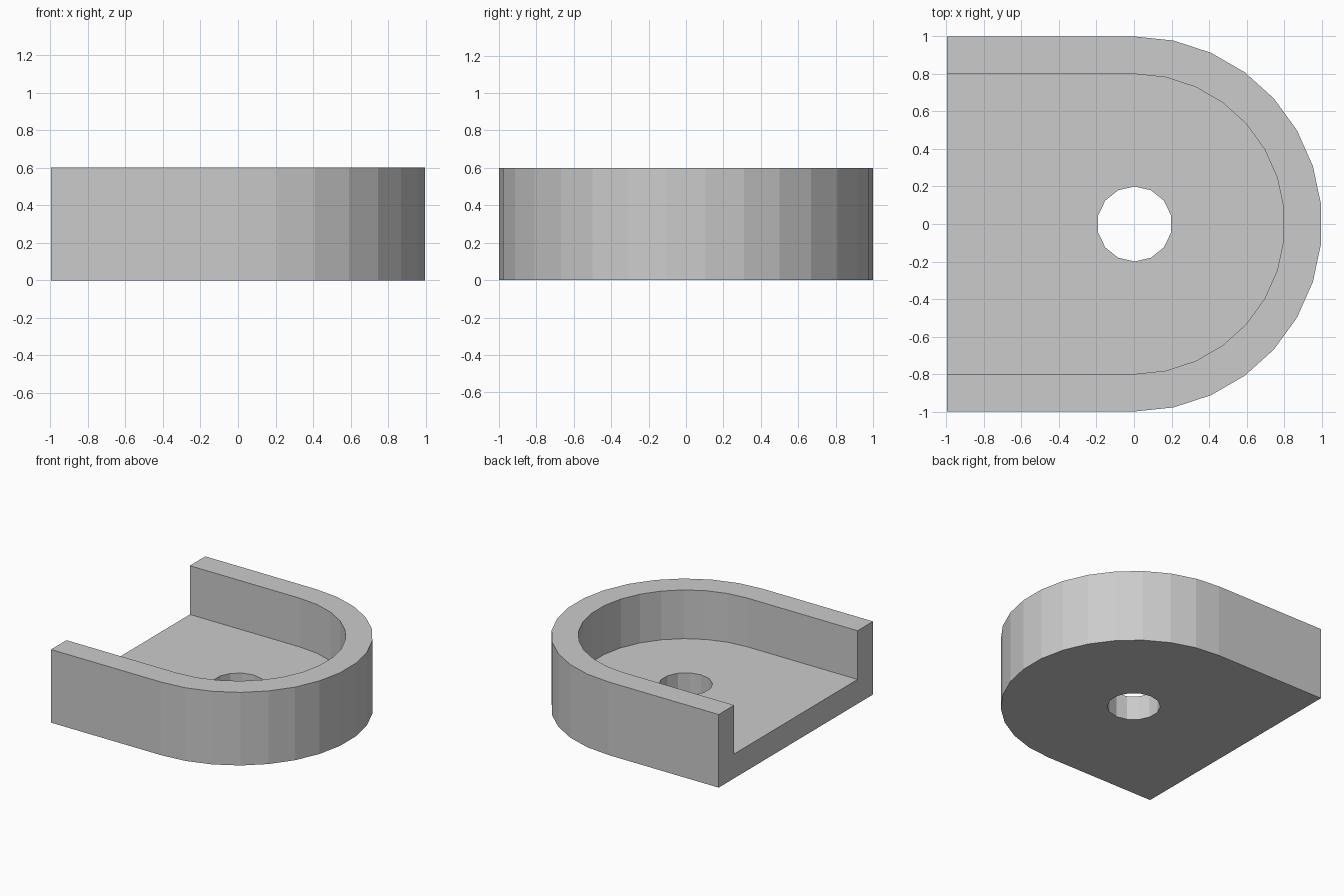
import bpy, bmesh
from math import cos, sin, radians

default = bpy.data.objects.get("Cube")
if default:
    bpy.data.objects.remove(default, do_unlink=True)

SHIFT = 0.003       # centres the faceted arc on x = 0
HEIGHT, FLOOR = 0.6, 0.2

grey = bpy.data.materials.new("plain grey")
grey.use_nodes = True
grey.diffuse_color = (0.6, 0.6, 0.6, 1)
grey.node_tree.nodes["Principled BSDF"].inputs["Base Color"].default_value = (0.6, 0.6, 0.6, 1)


def arc(radius, sides, start, end):
    step = (end - start) / sides
    angles = [radians(start + step * i) for i in range(sides + 1)]
    return [(SHIFT + radius * cos(a), radius * sin(a)) for a in angles]


def d_shape(radius, left):
    """Half circle on the +x side with straight flanks running to the open end."""
    return [(left, -radius)] + arc(radius, 15, -90, 90) + [(left, radius)]


def prism(name, outline, bottom, top):
    bm = bmesh.new()
    face = bm.faces.new([bm.verts.new((x, y, bottom)) for x, y in outline])
    result = bmesh.ops.extrude_face_region(bm, geom=[face])
    moved = [v for v in result["geom"] if isinstance(v, bmesh.types.BMVert)]
    bmesh.ops.translate(bm, vec=(0, 0, top - bottom), verts=moved)
    bmesh.ops.recalc_face_normals(bm, faces=bm.faces)
    mesh = bpy.data.meshes.new(name)
    bm.to_mesh(mesh)
    bm.free()
    mesh.materials.append(grey)
    obj = bpy.data.objects.new(name, mesh)
    bpy.context.collection.objects.link(obj)
    return obj


# Solid body, then the open-ended pocket and the round hole cut from it
tray = prism("open_tray", d_shape(1, SHIFT - 1), 0, HEIGHT)
cutters = [
    prism("pocket_cutter", d_shape(0.8, -1.5), FLOOR, 1),
    prism("hole_cutter", arc(0.2, 14, 90, 450)[:-1], -0.2, 0.4),
]
for cutter in cutters:
    cutter.hide_render = True
    cut = tray.modifiers.new(cutter.name, "BOOLEAN")
    cut.operation = "DIFFERENCE"
    cut.solver = "EXACT"
    cut.object = cutter

# Bake the cuts and drop the cutters
evaluated = tray.evaluated_get(bpy.context.evaluated_depsgraph_get())
baked = bpy.data.meshes.new_from_object(evaluated)
tray.modifiers.clear()
tray.data = baked
for cutter in cutters:
    bpy.data.objects.remove(cutter, do_unlink=True)
